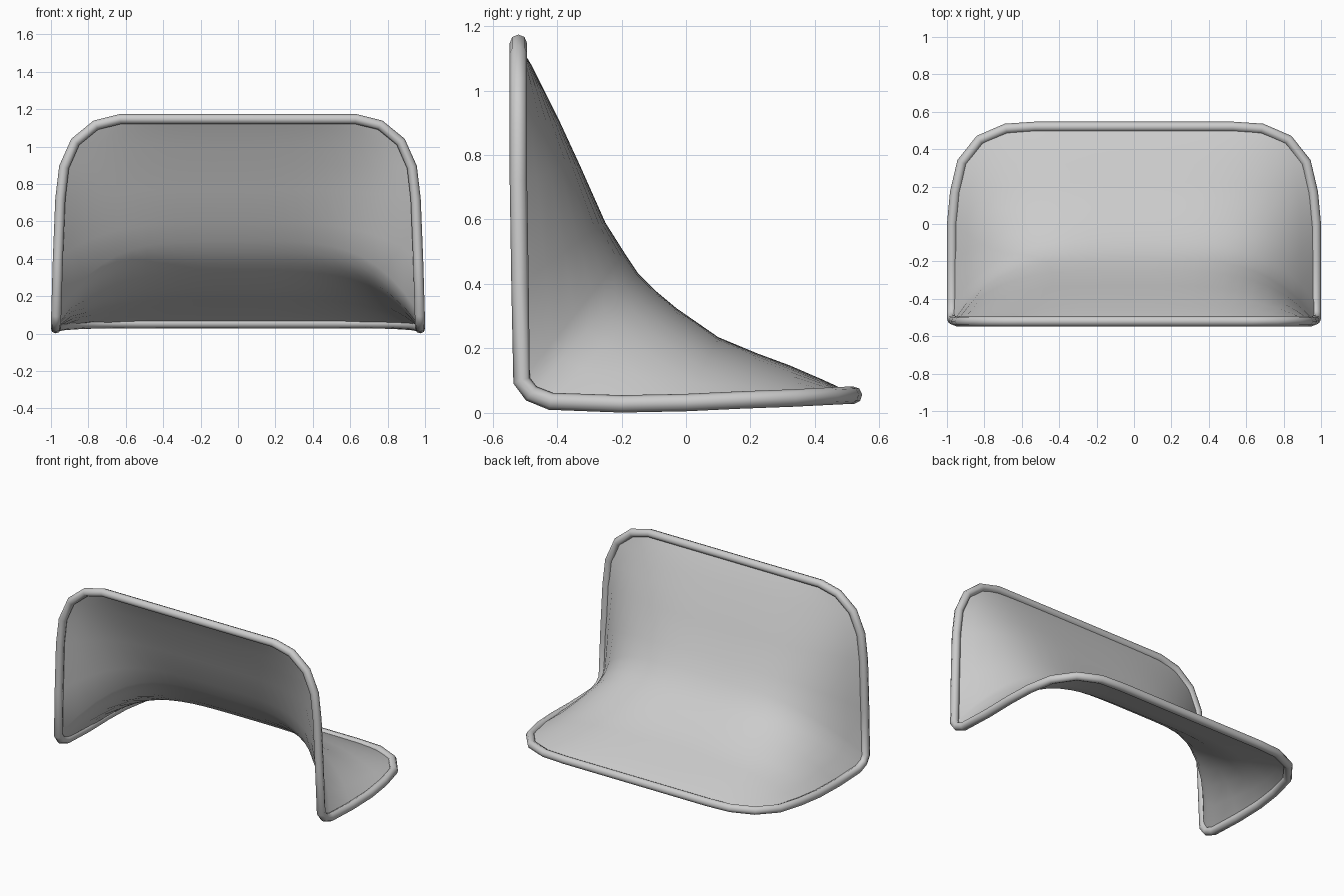
import bpy

if "Cube" in bpy.data.objects:
    bpy.data.objects.remove(bpy.data.objects["Cube"])

# Right half of the rim from top back, down to the rear corner, then along the seat:
# (rim x, rim y, rim z, matching centre-profile y, centre-profile z)
STATIONS = [
    (.63, -.52, 1.147, -.52, 1.147),
    (.76, -.52, 1.115, -.48, 1.08),
    (.87, -.52, 1.025, -.44, 1.0),
    (.93, -.52, .89, -.39, .90),
    (.95, -.52, .72, -.33, .77),
    (.963, -.515, .40, -.25, .59),
    (.972, -.51, .10, -.19, .495),
    (.974, -.48, .06, -.15, .435),
    (.974, -.42, .036, -.09, .375),
    (.974, -.20, .028, -.03, .325),
    (.973, 0, .032, .10, .235),
    (.957, .17, .04, .22, .185),
    (.92, .33, .046, .32, .148),
    (.825, .45, .052, .42, .105),
    (.685, .51, .055, .49, .073),
    (.53, .52, .055, .52, .055),
]
RIM_RADIUS = .027
COLUMNS = 24

# Seat shell: each row blends from the rim to the centre profile and back
verts, faces = [], []
for rx, ry, rz, cy, cz in STATIONS:
    for i in range(COLUMNS + 1):
        s = 2 * i / COLUMNS - 1
        f = 1 - abs(s) ** 4
        verts.append((rx * s, ry + (cy - ry) * f, rz + (cz - rz) * f))
w = COLUMNS + 1
for r in range(len(STATIONS) - 1):
    for c in range(COLUMNS):
        a = r * w + c
        faces.append((a, a + w, a + w + 1, a + 1))
mesh = bpy.data.meshes.new("seat_shell")
mesh.from_pydata(verts, [], faces)
shell = bpy.data.objects.new("seat_shell", mesh)
bpy.context.collection.objects.link(shell)
mesh.shade_smooth()

# Tubular rim following the shell's whole border
right = [s[:3] for s in STATIONS]
loop = right + [(-x, y, z) for x, y, z in reversed(right)]
curve = bpy.data.curves.new("rim_tube", 'CURVE')
curve.dimensions = '3D'
curve.bevel_depth = RIM_RADIUS
curve.bevel_resolution = 2
spline = curve.splines.new('POLY')
spline.points.add(len(loop) - 1)
for p, co in zip(spline.points, loop):
    p.co = (*co, 1)
spline.use_cyclic_u = True
spline.use_smooth = True
rim = bpy.data.objects.new("rim_tube", curve)
bpy.context.collection.objects.link(rim)
